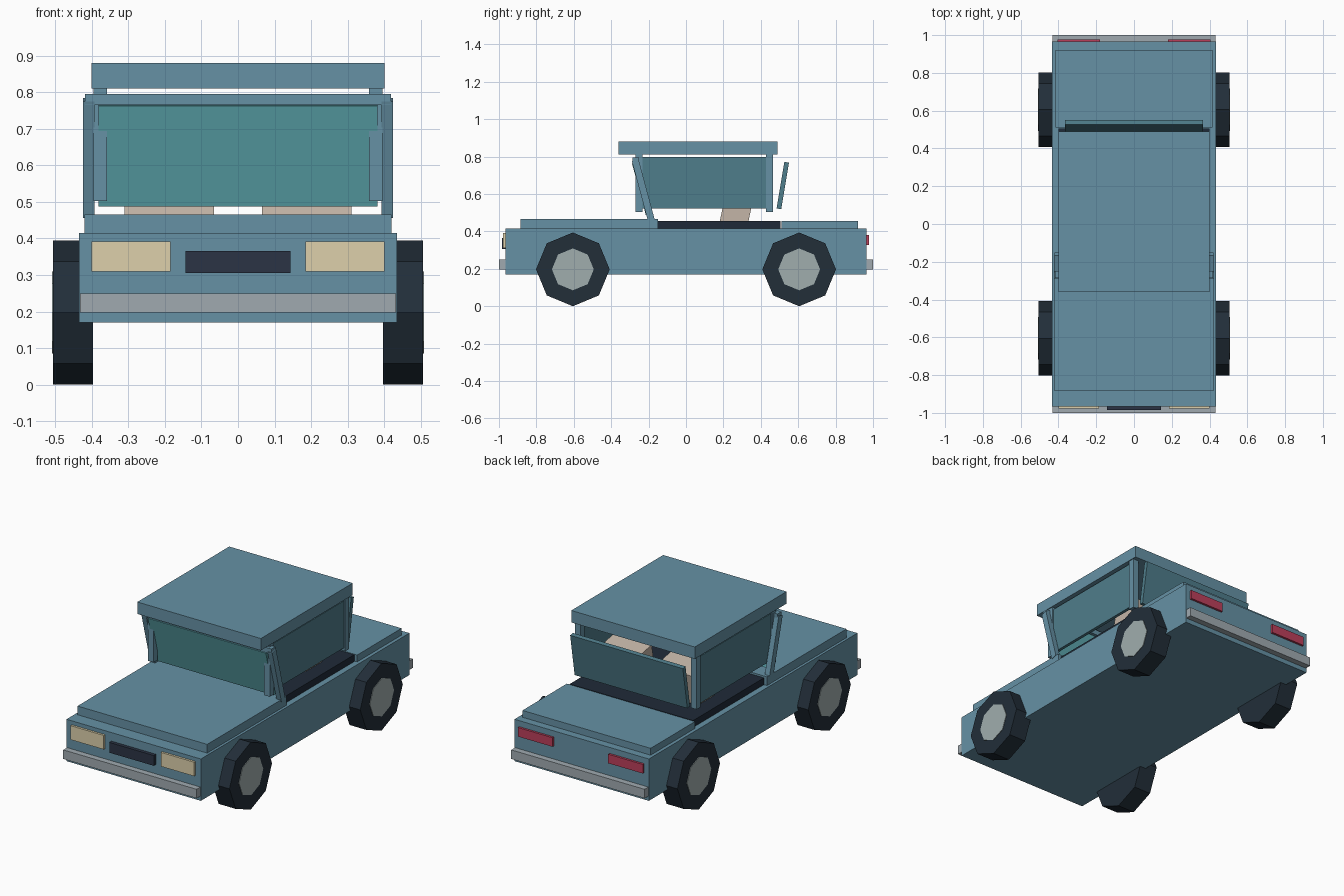
import bpy
from math import radians, pi

if "Cube" in bpy.data.objects:
    bpy.data.objects.remove(bpy.data.objects["Cube"])


def material(name, hex_code):
    """Make a material from an sRGB hex colour."""
    def linear(c):
        return c / 12.92 if c <= 0.04045 else ((c + 0.055) / 1.055) ** 2.4
    rgb = [linear(int(hex_code[i:i + 2], 16) / 255) for i in (0, 2, 4)]
    mat = bpy.data.materials.new(name)
    mat.diffuse_color = (*rgb, 1)
    mat.use_nodes = True
    mat.node_tree.nodes["Principled BSDF"].inputs["Base Color"].default_value = mat.diffuse_color
    return mat


PAINT = material("paint", "6691A5")
WINDSCREEN = material("windscreen_glass", "5DA7AF")
GLASS = material("dark_glass", "4F7D8B")
RUBBER = material("rubber", "222E39")
DARK = material("dark_trim", "2B3445")
CABIN = material("cabin_dark", "1F2A38")
METAL = material("metal", "A0AAB0")
HUB = material("hub_metal", "A0AEAE")
LAMP = material("lamp", "DDD0AB")
RED = material("tail_red", "BC3F5B")
FABRIC = material("seat_fabric", "C4B5A7")


def box(name, mat, x, y, z, tilt=0):
    """Box from (min, max) ranges, optionally leaned about its own x axis."""
    ranges = (x, y, z)
    bpy.ops.mesh.primitive_cube_add(
        size=1, location=[(a + b) / 2 for a, b in ranges])
    ob = bpy.context.object
    ob.name = name
    ob.scale = [b - a for a, b in ranges]
    ob.rotation_euler.x = radians(tilt)
    ob.data.materials.append(mat)
    return ob


def pair(name, mat, x, y, z, tilt=0):
    """The same box on both sides of the car."""
    box(name + "_right", mat, x, y, z, tilt)
    box(name + "_left", mat, (-x[1], -x[0]), y, z, tilt)


def disc(name, mat, radius, depth, location):
    """Eight-sided disc with its axle along x and a corner pointing up."""
    bpy.ops.mesh.primitive_cylinder_add(
        vertices=8, radius=radius, depth=depth, location=location,
        rotation=(0, pi / 2, 0))
    ob = bpy.context.object
    ob.name = name
    ob.data.materials.append(mat)


# Lower body, bonnet, boot lid and cabin floor
box("body", PAINT, (-.435, .435), (-.965, .965), (.17, .415))
box("bonnet", PAINT, (-.42, .42), (-.885, -.15), (.41, .466))
box("boot_lid", PAINT, (-.415, .415), (.51, .92), (.41, .455))
box("cabin_floor", CABIN, (-.40, .40), (-.16, .505), (.41, .455))

# Roof, upright posts and leaning windscreen pillars
box("roof", PAINT, (-.40, .40), (-.36, .49), (.81, .88))
pair("front_post", PAINT, (.358, .395), (-.27, -.232), (.503, .815))
pair("rear_post", PAINT, (.358, .395), (.428, .465), (.503, .815))
pair("windscreen_pillar", PAINT, (.393, .424), (-.247, -.21), (.455, .785), 15)
box("windscreen_header", PAINT, (-.418, .418), (-.287, -.25), (.765, .795))

# Glass
box("windscreen", WINDSCREEN, (-.382, .382), (-.252, -.232), (.485, .77), 15)
box("rear_window", GLASS, (-.365, .365), (.505, .53), (.519, .771), -9.5)
pair("side_window", GLASS, (.37, .388), (-.235, .433), (.522, .797))

# Seats
pair("seat", FABRIC, (.065, .31), (.20, .35), (.42, .655), -12)

# Bumpers, grille and lamps
box("front_bumper", METAL, (-.432, .432), (-1.0, -.96), (.197, .25))
box("rear_bumper", METAL, (-.432, .432), (.96, 1.0), (.197, .25))
box("grille", DARK, (-.144, .144), (-.985, -.96), (.305, .365))
pair("headlight", LAMP, (.185, .40), (-.978, -.96), (.31, .392))
pair("tail_light", RED, (.18, .405), (.96, .978), (.327, .38))

# Wheels
for side, x in (("right", 1), ("left", -1)):
    for end, y in (("front", -.605), ("rear", .605)):
        disc(f"{end}_tyre_{side}", RUBBER, .197, .11, (x * .451, y, .197))
        disc(f"{end}_hub_{side}", HUB, .112, .11, (x * .454, y, .197))
